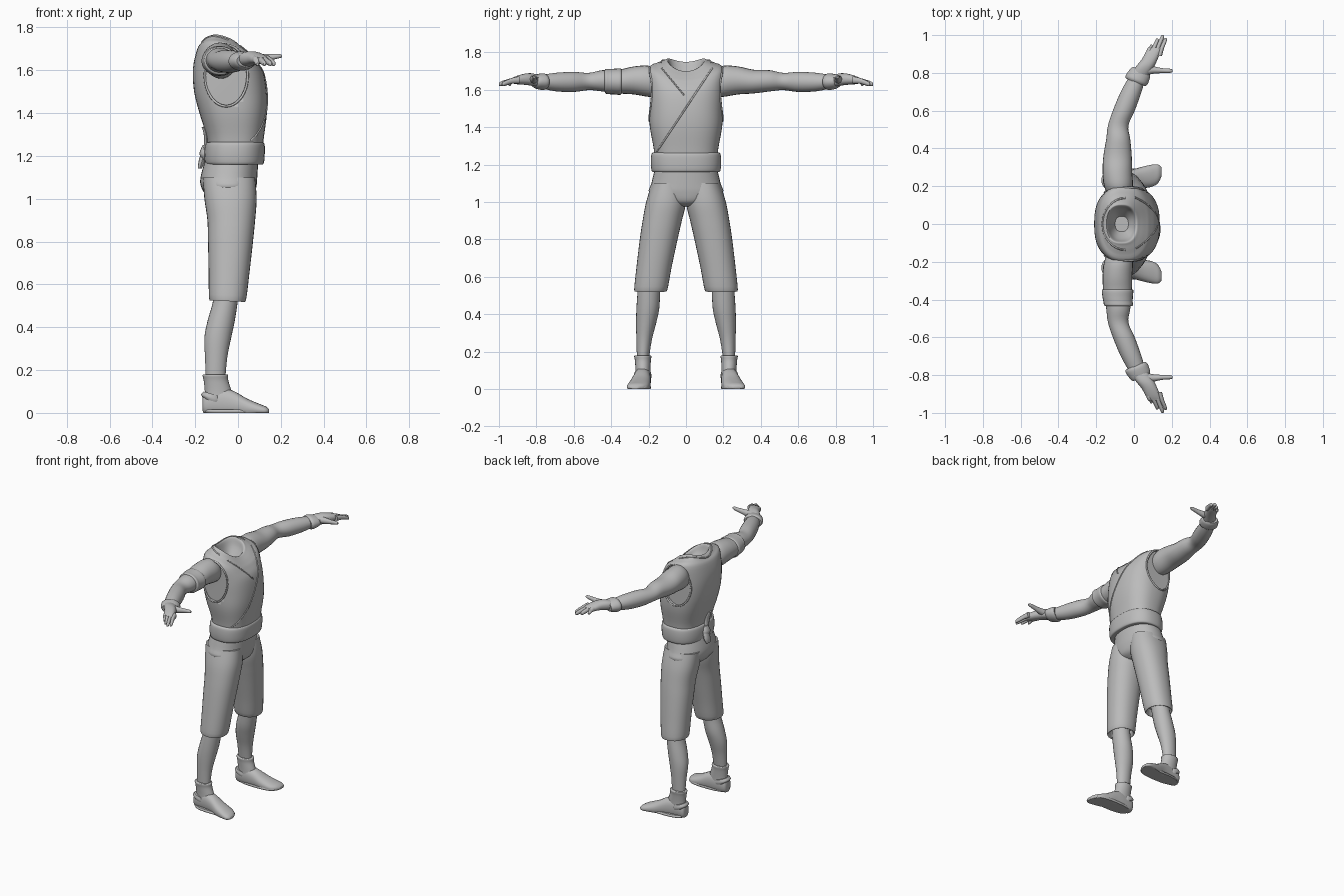
import bpy, bmesh, math
from mathutils import Vector
from mathutils.bvhtree import BVHTree

grey = bpy.data.materials.new("plain grey")
grey.diffuse_color = (0.5, 0.5, 0.5, 1)


def finish(bm, name, angle=50):
    bmesh.ops.recalc_face_normals(bm, faces=bm.faces)
    me = bpy.data.meshes.new(name)
    bm.to_mesh(me)
    bm.free()
    ob = bpy.data.objects.new(name, me)
    bpy.context.collection.objects.link(ob)
    me.materials.append(grey)
    bpy.ops.object.select_all(action='DESELECT')
    ob.select_set(True)
    bpy.context.view_layer.objects.active = ob
    bpy.ops.object.shade_smooth_by_angle(angle=math.radians(angle))
    return ob


def catmull(p0, p1, p2, p3, t):
    return [0.5 * (2 * b + (c - a) * t + (2 * a - 5 * b + 4 * c - d) * t * t
                   + (3 * b - a - 3 * c + d) * t ** 3) for a, b, c, d in zip(p0, p1, p2, p3)]


def loft(name, axis, rows, n=32, side=1, power=2.0, steps=4):
    """Rows: position on axis, low/high of the two other axes, tilt, lift of the sides."""
    rows = [tuple(r) + (0,) * (7 - len(r)) for r in rows]
    fine = []
    for i in range(len(rows) - 1):
        p0, p3 = rows[max(i - 1, 0)], rows[min(i + 2, len(rows) - 1)]
        fine += [catmull(p0, rows[i], rows[i + 1], p3, k / steps) for k in range(steps)]
    fine.append(rows[-1])
    bm = bmesh.new()
    rings = []
    for p, a0, a1, b0, b1, tilt, lift in fine:
        ring = []
        for k in range(n):
            t = 2 * math.pi * k / n
            c, s = math.cos(t), math.sin(t)
            u = math.copysign(abs(c) ** (2 / power), c)
            v = math.copysign(abs(s) ** (2 / power), s)
            a, b = (a0 + a1) / 2 + u * (a1 - a0) / 2, (b0 + b1) / 2 + v * (b1 - b0) / 2
            q = p + tilt * u * (a1 - a0) / 2 + lift * v * v
            x, y, z = {'z': (a, b, q), 'y': (a, q, b), 'x': (q, a, b)}[axis]
            ring.append(bm.verts.new((x, y * side, max(z, 0))))
        rings.append(ring)
    for r, s in zip(rings, rings[1:]):
        for k in range(n):
            bm.faces.new((r[k], r[(k + 1) % n], s[(k + 1) % n], s[k]))
    bm.faces.new(rings[0])
    bm.faces.new(rings[-1])
    return finish(bm, name)


def seam(name, points, radius, closed=False):
    cu = bpy.data.curves.new(name, 'CURVE')
    cu.dimensions = '3D'
    cu.bevel_depth, cu.bevel_resolution = radius, 1
    sp = cu.splines.new('POLY')
    sp.points.add(len(points) - 1)
    for q, p in zip(sp.points, points):
        q.co = (*p, 1)
    sp.use_cyclic_u = closed
    cu.materials.append(grey)
    ob = bpy.data.objects.new(name, cu)
    bpy.context.collection.objects.link(ob)


# Vest with an open, forward-tilted neck
vest = loft("vest", 'z', [
    (1.18, -.14, .11, -.165, .165), (1.28, -.145, .12, -.172, .172),
    (1.40, -.18, .135, -.193, .193), (1.50, -.205, .134, -.197, .197),
    (1.60, -.21, .118, -.2, .2, -.05), (1.67, -.19, .085, -.2, .2, -.22, .04),
    (1.695, -.17, .062, -.155, .155, -.28, .042),
    (1.715, -.155, .032, -.115, .115, -.3, .038),
    (1.722, -.142, .012, -.097, .097, -.3, .034),
    (1.685, -.125, -.005, -.08, .08, -.2, .02),
    (1.64, -.1, -.03, -.04, .04)], n=48, power=2.5)
bm = bmesh.new()
bm.from_mesh(vest.data)
tree = BVHTree.FromBMesh(bm)
bm.free()


def project(origin, direction):
    return tree.ray_cast(Vector(origin), Vector(direction))[0]


def line(p, q, n=16):
    pts = [project((1, p[0] + (q[0] - p[0]) * i / n, p[1] + (q[1] - p[1]) * i / n), (-1, 0, 0))
           for i in range(n + 1)]
    return [p for p in pts if p]


# Crossed front flaps and neckline
seam("outer_flap_edge", line((.14, 1.715), (-.155, 1.27)), .005)
seam("inner_flap_edge", line((-.13, 1.715), (-.01, 1.57)), .004)
neck = []
for i in range(17):
    t = math.pi / 2 + math.pi * i / 16
    p = project((-.045 + .122 * math.cos(t), .137 * math.sin(t), 2), (0, 0, -1))
    if p:
        neck.append(p)
seam("back_neckline", neck, .005)

# Recessed armholes with a rim
for side, label in ((1, "left"), (-1, "right")):
    rim, outline = [], []
    for i in range(40):
        t = 2 * math.pi * i / 40
        x, z = -.055 + .1 * math.cos(t), 1.575 + .143 * math.sin(t)
        outline.append((x, z))
        p = project((x, side, z), (0, -side, 0))
        if p:
            rim.append(p)
    seam(label + "_armhole_rim", rim, .006, True)
    bm = bmesh.new()
    a = [bm.verts.new((x, side * .172, z)) for x, z in outline]
    b = [bm.verts.new((x, side * .3, z)) for x, z in outline]
    for i in range(40):
        j = (i + 1) % 40
        bm.faces.new((a[i], a[j], b[j], b[i]))
    bm.faces.new(a)
    bm.faces.new(b)
    cutter = finish(bm, label + "_armhole_cutter")
    cutter.hide_render = True
    cutter.hide_set(True)
    cut = vest.modifiers.new("armhole", 'BOOLEAN')
    cut.operation, cut.object, cut.solver = 'DIFFERENCE', cutter, 'EXACT'

# Belt, knot and the two tails at the back
loft("belt", 'z', [(1.16, -.135, .105, -.17, .17), (1.165, -.153, .12, -.183, .183),
                   (1.21, -.157, .125, -.188, .188), (1.257, -.151, .123, -.184, .184),
                   (1.265, -.135, .105, -.17, .17)], n=48, power=2.4)
loft("belt_knot", 'z', [(1.18, -.165, -.14, -.02, .02), (1.21, -.18, -.13, -.035, .035),
                        (1.25, -.165, -.135, -.02, .02)], n=16)
loft("upper_belt_tail", 'z', [(1.22, -.165, -.14, -.03, .02), (1.27, -.158, -.135, -.045, .005),
                              (1.31, -.162, -.14, -.055, -.005), (1.335, -.17, -.155, -.05, -.02)], n=12)
loft("lower_belt_tail", 'z', [(1.14, -.187, -.17, -.02, .03), (1.17, -.185, -.155, -.02, .04),
                              (1.22, -.172, -.14, -.02, .03)], n=12)

# Trouser seat
loft("trouser_seat", 'z', [(.975, -.085, .03, -.05, .05), (1.0, -.135, .07, -.13, .13),
                           (1.05, -.17, .085, -.197, .197), (1.10, -.175, .09, -.185, .185),
                           (1.19, -.15, .095, -.163, .163)], power=2.2)

for side, label in ((1, "left_"), (-1, "right_")):
    # Trouser leg with a hollow hem
    loft(label + "trouser_leg", 'z', [
        (1.10, -.165, .08, .01, .182), (1.0, -.157, .087, .0, .213), (.9, -.143, .08, .022, .232),
        (.8, -.14, .07, .045, .247), (.65, -.137, .053, .077, .265), (.53, -.135, .037, .1, .277, -.04),
        (.535, -.122, .022, .115, .264, -.04), (.57, -.12, .02, .115, .26)], side=side, power=2.2)
    # Lower leg
    loft(label + "shin", 'z', [
        (.62, -.11, .01, .125, .25), (.53, -.115, .0, .137, .258), (.43, -.142, -.015, .143, .265),
        (.35, -.157, -.032, .16, .267), (.26, -.154, -.05, .183, .265), (.15, -.15, -.06, .2, .262)],
        n=24, side=side)
    # Shoe: ankle wrap, body, heel strap and sole
    loft(label + "ankle_wrap", 'z', [
        (.05, -.155, -.02, .19, .27), (.1, -.155, -.03, .19, .27), (.15, -.16, -.045, .188, .273),
        (.176, -.165, -.046, .185, .277), (.18, -.155, -.055, .195, .267)], n=24, side=side)
    loft(label + "shoe", 'x', [
        (-.165, .21, .255, .01, .07), (-.15, .195, .268, -.01, .1), (-.08, .188, .275, -.02, .118),
        (-.02, .188, .285, -.02, .102), (.04, .19, .302, -.02, .068), (.1, .2, .315, -.015, .042),
        (.13, .222, .314, -.01, .03), (.145, .25, .3, 0, .018)], n=24, side=side, power=2.3)
    loft(label + "shoe_sole", 'z', [
        (0, -.15, .13, .19, .292), (.008, -.155, .135, .187, .295), (.016, -.15, .13, .19, .29)],
        n=32, side=side, power=2.6)
    loft(label + "heel_strap", 'z', [
        (.055, -.16, -.08, .187, .276, -.3), (.07, -.172, -.075, .184, .279, -.3),
        (.088, -.16, -.08, .188, .275, -.3)], n=24, side=side, power=2.4)

    # Arm
    loft(label + "arm", 'y', [
        (.14, -.13, -.02, 1.56, 1.70), (.2, -.158, -.006, 1.562, 1.728), (.28, -.166, -.01, 1.575, 1.724),
        (.36, -.162, -.012, 1.58, 1.707), (.45, -.147, -.02, 1.591, 1.704), (.52, -.138, -.03, 1.598, 1.69),
        (.6, -.112, .004, 1.588, 1.695), (.7, -.07, .04, 1.592, 1.69), (.79, -.02, .065, 1.612, 1.675)],
        n=24, side=side)
    # Glove cuff, palm, thumb and fingers
    loft(label + "cuff", 'y', [
        (.75, -.043, .06, 1.605, 1.68, -.4), (.765, -.043, .073, 1.598, 1.688, -.4),
        (.8, -.02, .085, 1.605, 1.682, -.4), (.815, -.005, .08, 1.615, 1.675, -.4)], n=24, side=side)
    loft(label + "palm", 'y', [
        (.78, -.02, .075, 1.612, 1.678), (.83, .008, .105, 1.622, 1.688), (.87, .04, .124, 1.627, 1.684),
        (.91, .062, .14, 1.63, 1.672), (.935, .08, .145, 1.637, 1.66)], n=24, side=side, power=2.3)
    loft(label + "thumb", 'x', [
        (.05, .785, .84, 1.63, 1.68), (.1, .795, .835, 1.635, 1.677), (.15, .799, .825, 1.646, 1.676),
        (.19, .8, .822, 1.655, 1.677), (.205, .806, .817, 1.66, 1.672)], n=14, side=side)
    for i, tip in enumerate((.95, .982, 1.0, .985)):
        x = .073 + i * .021
        d = (tip - .9) * .33
        loft(f"{label}finger_{i + 1}", 'y', [
            (.89, x - .014, x + .012, 1.633, 1.672), (.93, x - .002, x + .023, 1.632, 1.663),
            (tip - .012, x + d - .009, x + d + .011, 1.62, 1.645),
            (tip, x + d - .003, x + d + .006, 1.622, 1.634)], n=12, side=side)

# Band on one upper arm
loft("arm_band", 'y', [
    (.345, -.155, -.02, 1.59, 1.70), (.35, -.17, -.004, 1.573, 1.713), (.385, -.167, -.006, 1.575, 1.712),
    (.41, -.162, -.007, 1.576, 1.711), (.43, -.158, -.006, 1.58, 1.711), (.436, -.145, -.02, 1.594, 1.7)],
    n=24, side=-1)
